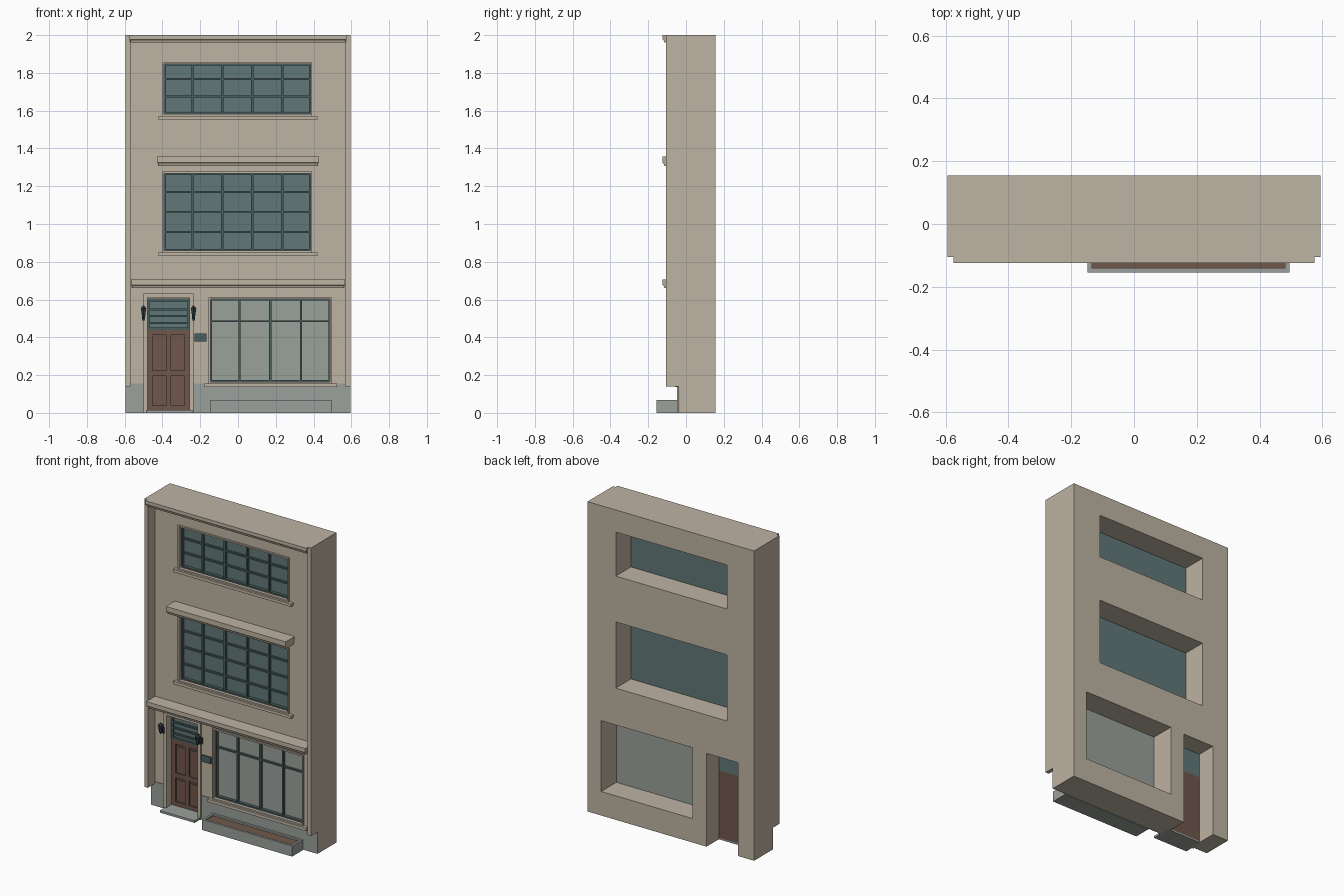
import bpy, bmesh
from mathutils import Matrix

if "Cube" in bpy.data.objects:
    bpy.data.objects.remove(bpy.data.objects["Cube"], do_unlink=True)


def material(name, *srgb):
    """Flat material from 0-255 display values, stored as linear."""
    lin = [c / 255 / 12.92 if c < 11 else ((c / 255 + .055) / 1.055) ** 2.4 for c in srgb]
    m = bpy.data.materials.new(name)
    m.use_nodes = True
    m.diffuse_color = (*lin, 1)
    bsdf = m.node_tree.nodes["Principled BSDF"]
    bsdf.inputs["Base Color"].default_value = (*lin, 1)
    bsdf.inputs["Roughness"].default_value = .8
    return m


STONE = material("warm stone", 190, 179, 163)
GREY = material("grey plinth", 155, 161, 156)
GLASS = material("teal glass", 97, 119, 119)
SHOP_GLASS = material("pale glass", 154, 161, 154)
FRAME = material("dark teal frame", 74, 94, 95)
WOOD = material("brown wood", 112, 87, 76)
IRON = material("dark iron", 48, 62, 64)

FRONT, BACK = -.035, .155      # wall faces


def finish(bm, name, mat):
    bmesh.ops.recalc_face_normals(bm, faces=bm.faces)
    mesh = bpy.data.meshes.new(name)
    bm.to_mesh(mesh)
    bm.free()
    mesh.materials.append(mat)
    ob = bpy.data.objects.new(name, mesh)
    bpy.context.collection.objects.link(ob)
    return ob


def add_box(bm, x, y, z):
    size = [b - a for a, b in (x, y, z)]
    mid = [(a + b) / 2 for a, b in (x, y, z)]
    bmesh.ops.create_cube(bm, size=1, matrix=Matrix.Translation(mid) @ Matrix.Diagonal((*size, 1)))


def boxes(name, mat, *specs):
    bm = bmesh.new()
    for spec in specs:
        add_box(bm, *spec)
    return finish(bm, name, mat)


def border(x, y, z, w, bottom=True):
    """Box specs for a rectangular frame of width w."""
    parts = [((x[0], x[0] + w), y, z), ((x[1] - w, x[1]), y, z),
             ((x[0] + w, x[1] - w), y, (z[1] - w, z[1]))]
    if bottom:
        parts.append(((x[0] + w, x[1] - w), y, (z[0], z[0] + w)))
    return parts


def moulding(name, half, z0, z1):
    """Projecting ledge with a stepped front and slightly flared ends."""
    bm = bmesh.new()
    profile = [(FRONT, z0), (-.114, z0), (-.118, z0 + .012),
               (-.125, z0 + .018), (-.125, z1), (FRONT, z1)]
    ends = []
    for side in (-1, 1):
        ends.append([bm.verts.new((side * (half + (.005 if z > z0 + .015 else 0)), y, z))
                     for y, z in profile])
    a, b = ends
    bm.faces.new(a)
    bm.faces.new(b)
    for i in range(len(a)):
        j = (i + 1) % len(a)
        bm.faces.new((a[i], a[j], b[j], b[i]))
    return finish(bm, name, STONE)


# Openings: x range, z range
TOP = ((-.4, .393), (1.573, 1.857))
MIDDLE = ((-.4, .393), (.85, 1.277))
SHOP = ((-.155, .497), (.155, .612))
DOOR = ((-.48, -.255), (-.1, .602))

# Main wall with cut openings
wall = boxes("main_wall", STONE, ((-.595, .595), (FRONT, BACK), (0, 2)))
cutter = boxes("opening_cutter", STONE,
               *[(x, (-.3, .3), z) for x, z in (TOP, MIDDLE, SHOP, DOOR)])
cutter.hide_render = True
mod = wall.modifiers.new("openings", "BOOLEAN")
mod.operation, mod.solver, mod.object = "DIFFERENCE", "EXACT", cutter
bpy.context.view_layer.objects.active = wall
bpy.ops.object.modifier_apply(modifier=mod.name)
bpy.data.objects.remove(cutter, do_unlink=True)

# Side pilasters and projecting ledges
for name, x in (("right_pilaster", (-.595, -.57)), ("left_pilaster", (.57, .595))):
    boxes(name, STONE, (x, (-.105, FRONT), (.14, 2)))
moulding("roof_cornice", .57, 1.96, 2)
moulding("window_hood", .423, 1.307, 1.357)
moulding("shop_ledge", .562, .66, .705)

# Painted plinth
PLATE = (FRONT - .004, FRONT)
boxes("plinth", GREY,
      ((-.595, -.5), PLATE, (0, .14)), ((-.57, -.5), PLATE, (.14, .155)),
      ((-.235, .595), PLATE, (0, .14)), ((-.235, .57), PLATE, (.14, .155)))


def window(name, opening, columns, bars_z, glass, sill_x):
    x, z = opening
    boxes(name + "_surround", STONE, *border(x, (-.045, -.02), z, .009))
    boxes(name + "_glass", glass, (x, (-.005, 0), z))
    inner_x, inner_z = (x[0] + .004, x[1] - .004), (z[0] + .004, z[1] - .004)
    parts = border(inner_x, (-.025, -.004), inner_z, .014)
    for i in range(1, columns):
        c = x[0] + (x[1] - x[0]) * i / columns
        parts.append(((c - .006, c + .006), (-.02, -.004), inner_z))
    for c in bars_z:
        parts.append((inner_x, (-.018, -.004), (c - .005, c + .005)))
    boxes(name + "_bars", FRAME, *parts)
    boxes(name + "_sill", STONE, (sill_x, (-.058, FRONT + .02), (z[0] - .019, z[0])))


window("top_window", TOP, 5, (1.675, 1.767), GLASS, (-.422, .42))
window("middle_window", MIDDLE, 5, (.957, 1.065, 1.17), GLASS, (-.422, .42))
window("shop_window", SHOP, 4, (.485,), SHOP_GLASS, (-.177, .525))

# Door surround, slab with raised rails, and barred fanlight
boxes("door_surround", STONE, *border((-.5, -.235), (-.048, FRONT + .01), (0, .632), .022, False))
dx = DOOR[0]
boxes("door_slab", WOOD, (dx, (.016, .03), (.01, .445)))
mid = sum(dx) / 2
rails = border(dx, (.008, .017), (.012, .44), .028)
rails.append(((mid - .012, mid + .012), (.008, .017), (.03, .42)))
rails.append((dx, (.008, .017), (.195, .225)))
boxes("door_rails", WOOD, *rails)
panels = []
for x in ((dx[0] + .04, mid - .024), (mid + .024, dx[1] - .04)):
    for z in ((.054, .182), (.238, .398)):
        panels.append((x, (.011, .017), z))
boxes("door_panels", WOOD, *panels)
boxes("fanlight_glass", GLASS, (dx, (.018, .03), (.445, .602)))
bars = border(dx, (.004, .02), (.44, .602), .012)
bars += [(dx, (.006, .02), (c - .005, c + .005)) for c in (.475, .512, .548)]
boxes("fanlight_bars", FRAME, *bars)
boxes("door_step", GREY, ((-.488, -.24), (-.1, .03), (0, .014)))

# Planter with soil
px, py = (-.148, .495), (-.155, -.045)
boxes("planter", GREY,
      (px, (py[0], py[0] + .014), (0, .068)), (px, (py[1] - .014, py[1]), (0, .068)),
      ((px[0], px[0] + .014), py, (0, .068)), ((px[1] - .014, px[1]), py, (0, .068)),
      (px, py, (0, .01)))
boxes("planter_soil", WOOD, ((px[0] + .01, px[1] - .01), (py[0] + .01, py[1] - .01), (.01, .058)))

# Number plate beside the door
boxes("wall_plaque", FRAME, ((-.23, -.166), (FRONT - .008, FRONT), (.377, .42)))


# Wall lanterns
def lantern(name, x):
    bm = bmesh.new()
    for z, depth, r1, r2 in ((.53, .044, .009, .016), (.56, .016, .019, .003), (.503, .012, .004, .008)):
        bmesh.ops.create_cone(bm, cap_ends=True, segments=6, radius1=r1, radius2=r2,
                              depth=depth, matrix=Matrix.Translation((x, -.075, z)))
    add_box(bm, (x - .004, x + .004), (-.075, -.04), (.5, .508))
    add_box(bm, (x - .008, x + .008), (-.052, FRONT), (.49, .53))
    finish(bm, name, IRON)


lantern("right_lantern", -.5)
lantern("left_lantern", -.235)
